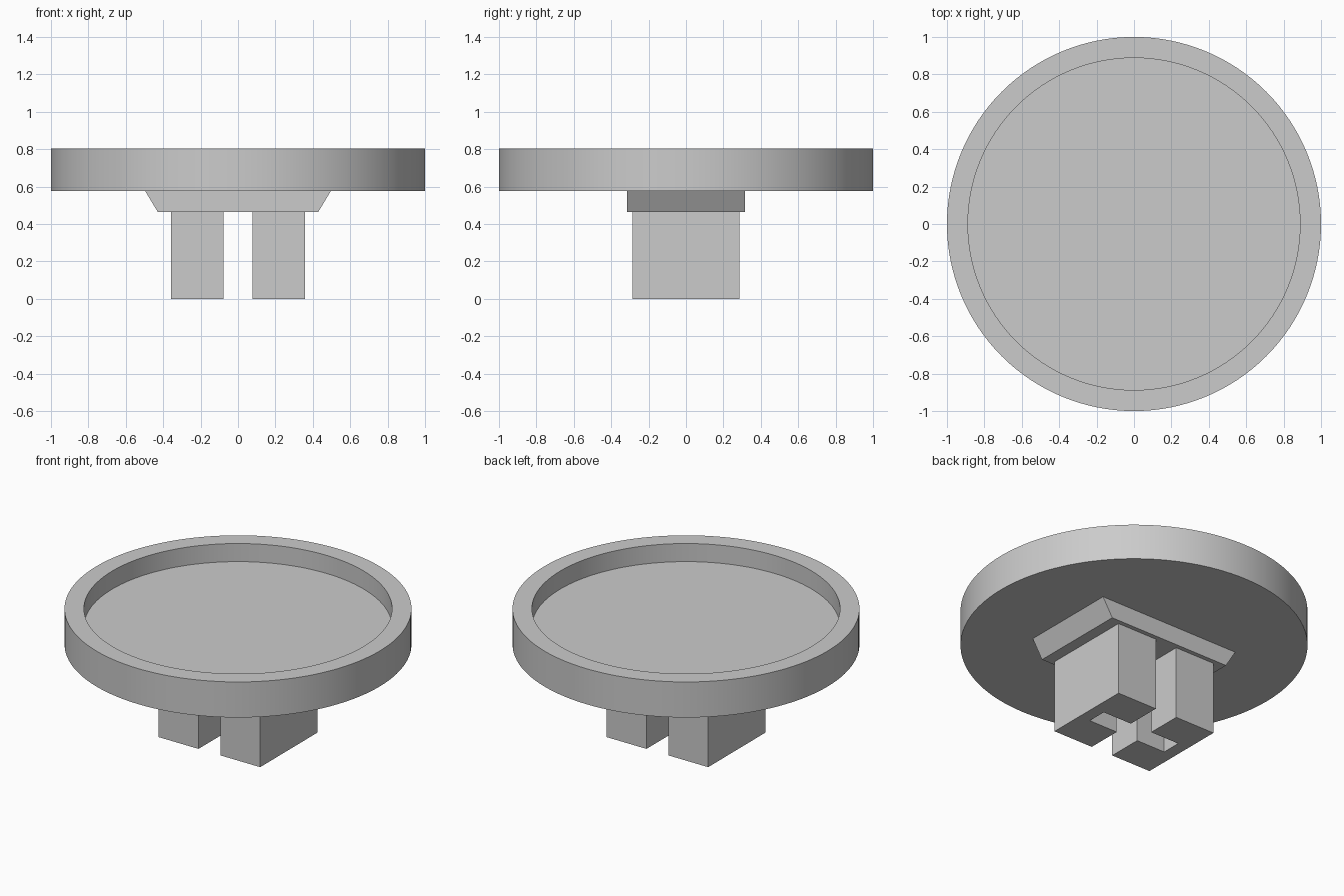
import bpy, bmesh, math

cube = bpy.data.objects.get("Cube")
if cube:
    bpy.data.objects.remove(cube)

grey = bpy.data.materials.new("plain grey")
grey.use_nodes = True
grey.diffuse_color = (0.6, 0.6, 0.6, 1)
grey.node_tree.nodes["Principled BSDF"].inputs["Base Color"].default_value = (0.6, 0.6, 0.6, 1)


def finish(name, bm):
    bmesh.ops.recalc_face_normals(bm, faces=bm.faces)
    mesh = bpy.data.meshes.new(name)
    bm.to_mesh(mesh)
    bm.free()
    mesh.materials.append(grey)
    obj = bpy.data.objects.new(name, mesh)
    bpy.context.collection.objects.link(obj)
    return obj


def prism(name, points, push):
    """Extrude a closed outline along the push vector."""
    bm = bmesh.new()
    face = bm.faces.new([bm.verts.new(p) for p in points])
    new = bmesh.ops.extrude_face_region(bm, geom=[face], use_keep_orig=True)["geom"]
    bmesh.ops.translate(bm, vec=push, verts=[v for v in new if isinstance(v, bmesh.types.BMVert)])
    return finish(name, bm)


# Round dish: disc whose top face is inset and pushed down
RADIUS, INNER, TOP, BASE, FLOOR = 1.0, 0.888, 0.803, 0.577, 0.688
bm = bmesh.new()
bmesh.ops.create_cone(bm, cap_ends=True, segments=128, radius1=RADIUS, radius2=RADIUS, depth=TOP - BASE)
bmesh.ops.translate(bm, vec=(0, 0, (TOP + BASE) / 2), verts=bm.verts)
lid = max(bm.faces, key=lambda f: f.calc_center_median().z)
bmesh.ops.inset_region(bm, faces=[lid], thickness=(RADIUS - INNER) * math.cos(math.pi / 128))
new = bmesh.ops.extrude_face_region(bm, geom=[lid])["geom"]
bmesh.ops.translate(bm, vec=(0, 0, FLOOR - TOP), verts=[v for v in new if isinstance(v, bmesh.types.BMVert)])
if lid.is_valid:
    bmesh.ops.delete(bm, geom=[lid], context='FACES')
dish = finish("dish", bm)
bpy.context.view_layer.objects.active = dish
dish.select_set(True)
bpy.ops.object.shade_smooth_by_angle(angle=math.radians(30))

# Mounting block under the dish, sloped at both ends
SEAT, DEPTH = 0.463, 0.315
prism("mounting_block",
      [(x, -DEPTH, z) for x, z in ((-0.428, SEAT), (0.428, SEAT), (0.497, BASE), (-0.497, BASE))],
      (0, 2 * DEPTH, 0))

# Pair of facing channel-shaped legs, forming a cross-shaped slot
IN, OUT, WEB, HALF, SLOT = 0.077, 0.357, 0.28, 0.287, 0.063
outline = [(IN, -HALF), (OUT, -HALF), (OUT, HALF), (IN, HALF),
           (IN, SLOT), (WEB, SLOT), (WEB, -SLOT), (IN, -SLOT)]
legs = prism("legs", [(x, y, 0) for x, y in outline], (0, 0, SEAT))
legs.modifiers.new("mirror", 'MIRROR').use_axis = (True, False, False)
